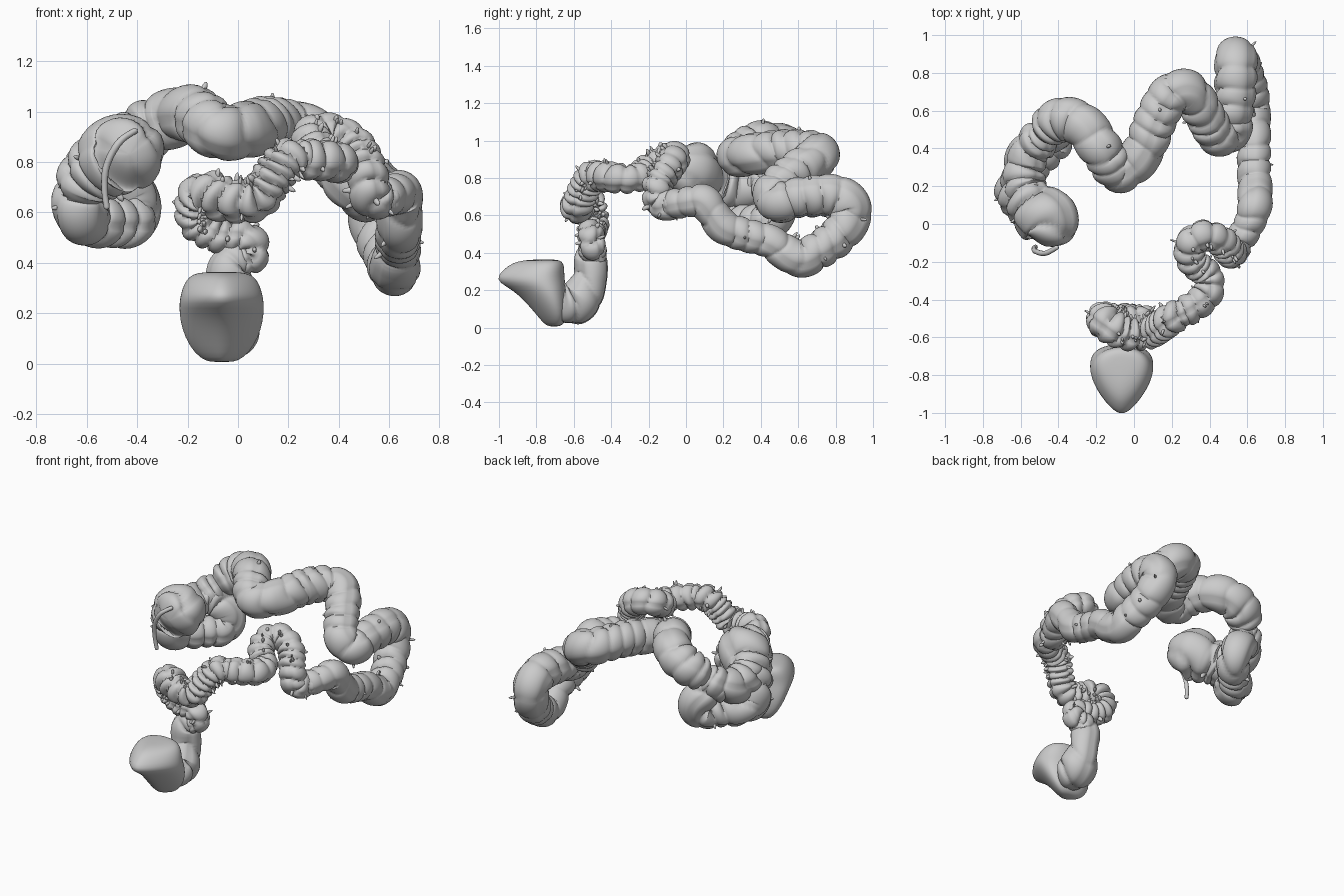
import bpy, bmesh, math, random
from mathutils import Vector, Matrix

random.seed(4)


def make_object(name, bm, angle=55):
    bmesh.ops.recalc_face_normals(bm, faces=bm.faces)
    mesh = bpy.data.meshes.new(name)
    bm.to_mesh(mesh)
    bm.free()
    ob = bpy.data.objects.new(name, mesh)
    bpy.context.collection.objects.link(ob)
    bpy.ops.object.select_all(action='DESELECT')
    ob.select_set(True)
    bpy.context.view_layer.objects.active = ob
    bpy.ops.object.shade_smooth_by_angle(angle=math.radians(angle))
    return ob


def skin(bm, rings):
    """Bridge a list of coordinate rings and cap both ends."""
    vs = [[bm.verts.new(c) for c in ring] for ring in rings]
    n = len(vs[0])
    for a, b in zip(vs, vs[1:]):
        for i in range(n):
            j = (i + 1) % n
            bm.faces.new((a[i], a[j], b[j], b[i]))
    bm.faces.new(vs[0][::-1])
    bm.faces.new(vs[-1])


def resample(points, step):
    """Catmull-Rom through (x, y, z, radius) points, evenly spaced."""
    p = [Vector(q) for q in points]
    p = [2 * p[0] - p[1]] + p + [2 * p[-1] - p[-2]]
    fine = []
    for a, b, c, d in zip(p, p[1:], p[2:], p[3:]):
        for k in range(60):
            t = k / 60
            fine.append(0.5 * (2 * b + (c - a) * t + (2 * a - 5 * b + 4 * c - d) * t * t
                               + (3 * b - a - 3 * c + d) * t ** 3))
    fine.append(p[-2])
    out, acc = [fine[0]], 0
    for a, b in zip(fine, fine[1:]):
        acc += (b.xyz - a.xyz).length
        if acc >= step:
            out.append(b)
            acc = 0
    return out


def gut(name, points, spacing=0.1, depth=0.2, tags=0, step=0.006, sides=36):
    """Pouched tube: creases along the path, three lengthwise bands, fatty tags."""
    path = resample(points, step)
    n = len(path)
    length = step * (n - 1)
    seed = random.uniform(0, 6)
    normal = None
    rings, anchors = [], []
    for i, p in enumerate(path):
        c, r = p.xyz, p.w
        tan = (path[min(i + 1, n - 1)].xyz - path[max(i - 1, 0)].xyz).normalized()
        if normal is None:
            normal = tan.orthogonal()
        normal = (normal - tan * normal.dot(tan)).normalized()
        side = tan.cross(normal)
        s = i * step
        # rounded ends
        e = min(s, length - s) / (r * 0.8)
        end = math.sqrt(max(0.004, 1 - (1 - e) ** 2)) if e < 1 else 1
        ring = []
        for k in range(sides):
            a = math.tau * k / sides
            ph = s / spacing + 0.3 * math.sin(s * 17 + seed) + 0.22 * math.sin(a + seed + s * 4) \
                + 0.12 * math.sin(2 * a + s * 9)
            local = depth * (0.85 + 0.3 * math.sin(2 * a + s * 11 + seed))
            pouch = 1 - local * (1 - abs(math.sin(math.pi * ph)) ** 0.5)
            band = 1 - 0.35 * depth * max(0, math.cos(3 * a)) ** 8
            rr = r * pouch * band * end * (1 + 0.25 * depth)
            ring.append(c + (normal * math.cos(a) + side * math.sin(a)) * rr)
        rings.append(ring)
        anchors.append((c, r, normal.copy(), side))
    bm = bmesh.new()
    skin(bm, rings)
    make_object(name, bm)
    if tags:
        bm = bmesh.new()
        for _ in range(tags):
            c, r, u, v = random.choice(anchors[12:-12])
            a = random.choice((0, 1, 2)) * math.tau / 3 + random.uniform(-0.3, 0.3)
            d = u * math.cos(a) + v * math.sin(a)
            rot = d.to_track_quat('Z', 'Y').to_matrix().to_4x4()
            w, h = random.uniform(0.006, 0.011), random.uniform(0.018, 0.034)
            m = Matrix.Translation(c + d * r * 0.97) @ rot @ Matrix.Diagonal((w, w * 1.3, h, 1))
            bmesh.ops.create_icosphere(bm, subdivisions=2, radius=1, matrix=m)
        make_object(name + "_fatty_tags", bm)


# Cecum pouch, low bend on the flank, and limb rising to the hepatic bend
gut("cecum_and_ascending_colon", [
    (-0.43, -0.12, 0.83, 0.13), (-0.44, -0.01, 0.84, 0.165), (-0.53, 0.09, 0.79, 0.14),
    (-0.61, 0.15, 0.71, 0.115), (-0.625, 0.19, 0.59, 0.105), (-0.58, 0.27, 0.565, 0.10),
    (-0.49, 0.36, 0.56, 0.095), (-0.415, 0.45, 0.57, 0.10), (-0.42, 0.49, 0.66, 0.10),
    (-0.50, 0.44, 0.75, 0.10), (-0.57, 0.34, 0.76, 0.10)],
    spacing=0.1, depth=0.28, tags=4)

# Upper fold seen from above on the left flank
gut("hepatic_fold", [
    (-0.52, 0.09, 0.81, 0.10), (-0.58, 0.19, 0.76, 0.115), (-0.58, 0.32, 0.74, 0.11),
    (-0.53, 0.42, 0.78, 0.10), (-0.46, 0.49, 0.85, 0.10)], spacing=0.075, depth=0.25)

# Transverse limb, an M seen from above
gut("transverse_colon", [
    (-0.50, 0.46, 0.82, 0.105), (-0.39, 0.55, 0.91, 0.115), (-0.27, 0.52, 0.97, 0.115),
    (-0.17, 0.39, 0.99, 0.112), (-0.08, 0.275, 0.92, 0.108), (0.04, 0.37, 0.93, 0.11),
    (0.11, 0.54, 0.95, 0.11), (0.19, 0.68, 0.94, 0.11), (0.29, 0.70, 0.91, 0.11),
    (0.37, 0.58, 0.83, 0.105), (0.44, 0.47, 0.73, 0.105), (0.51, 0.49, 0.67, 0.105),
    (0.53, 0.62, 0.70, 0.11)], spacing=0.075, depth=0.18, tags=5)

# Splenic bend and descending limb
gut("descending_colon", [
    (0.50, 0.48, 0.68, 0.10), (0.53, 0.65, 0.70, 0.108), (0.54, 0.81, 0.70, 0.112),
    (0.54, 0.885, 0.62, 0.112), (0.57, 0.82, 0.50, 0.105), (0.61, 0.70, 0.41, 0.10),
    (0.62, 0.59, 0.37, 0.10), (0.635, 0.45, 0.46, 0.088), (0.635, 0.30, 0.50, 0.088),
    (0.64, 0.19, 0.55, 0.09), (0.64, 0.10, 0.67, 0.09), (0.61, 0.0, 0.67, 0.08),
    (0.54, -0.12, 0.65, 0.08)], spacing=0.085, depth=0.17, tags=12)

# Sigmoid loops, tightly creased
gut("sigmoid_upper_loop", [
    (0.61, -0.02, 0.67, 0.075), (0.53, -0.13, 0.66, 0.08), (0.51, -0.15, 0.76, 0.08),
    (0.46, -0.09, 0.86, 0.08), (0.37, -0.06, 0.91, 0.08), (0.295, -0.11, 0.90, 0.08),
    (0.31, -0.20, 0.85, 0.078), (0.39, -0.27, 0.80, 0.075), (0.39, -0.37, 0.80, 0.078),
    (0.31, -0.44, 0.81, 0.08), (0.21, -0.49, 0.81, 0.08)], spacing=0.05, depth=0.28, tags=28)
gut("sigmoid_lower_loop", [
    (0.30, -0.45, 0.81, 0.075), (0.20, -0.50, 0.81, 0.08), (0.13, -0.55, 0.73, 0.08),
    (0.07, -0.58, 0.65, 0.08), (-0.04, -0.58, 0.65, 0.085), (-0.14, -0.53, 0.67, 0.09),
    (-0.165, -0.49, 0.57, 0.075), (-0.08, -0.50, 0.51, 0.068), (0.03, -0.51, 0.50, 0.068),
    (0.06, -0.50, 0.435, 0.065), (-0.03, -0.50, 0.40, 0.075)],
    spacing=0.042, depth=0.40, tags=50)

# Rectum behind the bladder
gut("rectum", [
    (0.05, -0.50, 0.45, 0.065), (-0.03, -0.505, 0.385, 0.085), (-0.03, -0.515, 0.27, 0.092),
    (-0.03, -0.56, 0.16, 0.115), (-0.03, -0.63, 0.122, 0.114), (-0.03, -0.70, 0.13, 0.10)],
    spacing=0.11, depth=0.2)

# Appendix hanging down the front of the cecum
gut("appendix", [
    (-0.40, -0.12, 0.93, 0.012), (-0.47, -0.155, 0.88, 0.014), (-0.52, -0.145, 0.79, 0.014),
    (-0.53, -0.13, 0.70, 0.013), (-0.52, -0.12, 0.61, 0.012)],
    spacing=0.05, depth=0.05, sides=12)

# Bladder: rounded wedge with its point to the front; rows are z, front y, back y, half width
bladder = bmesh.new()
rows = [(0.005, -0.73, -0.68, 0.05), (0.02, -0.76, -0.65, 0.095), (0.07, -0.80, -0.635, 0.145),
        (0.14, -0.86, -0.635, 0.178), (0.20, -0.925, -0.64, 0.188), (0.24, -1.0, -0.645, 0.188),
        (0.275, -1.01, -0.65, 0.182), (0.315, -0.97, -0.65, 0.168), (0.345, -0.93, -0.655, 0.145),
        (0.36, -0.87, -0.675, 0.11), (0.364, -0.81, -0.70, 0.05)]
rings = []
for z, front, back, w in rows:
    mid, half = (front + back) / 2, (back - front) / 2
    ring = []
    for k in range(32):
        t = math.tau * k / 32
        taper = 0.82 + 0.34 * math.cos(t)
        ring.append(Vector((-0.065 + w * 1.02 * math.sin(t) * taper, mid + half * math.cos(t), z)))
    rings.append(ring)
skin(bladder, rings)
ob = make_object("bladder", bladder, 80)
sub = ob.modifiers.new("smooth_surface", 'SUBSURF')
sub.levels = sub.render_levels = 1
